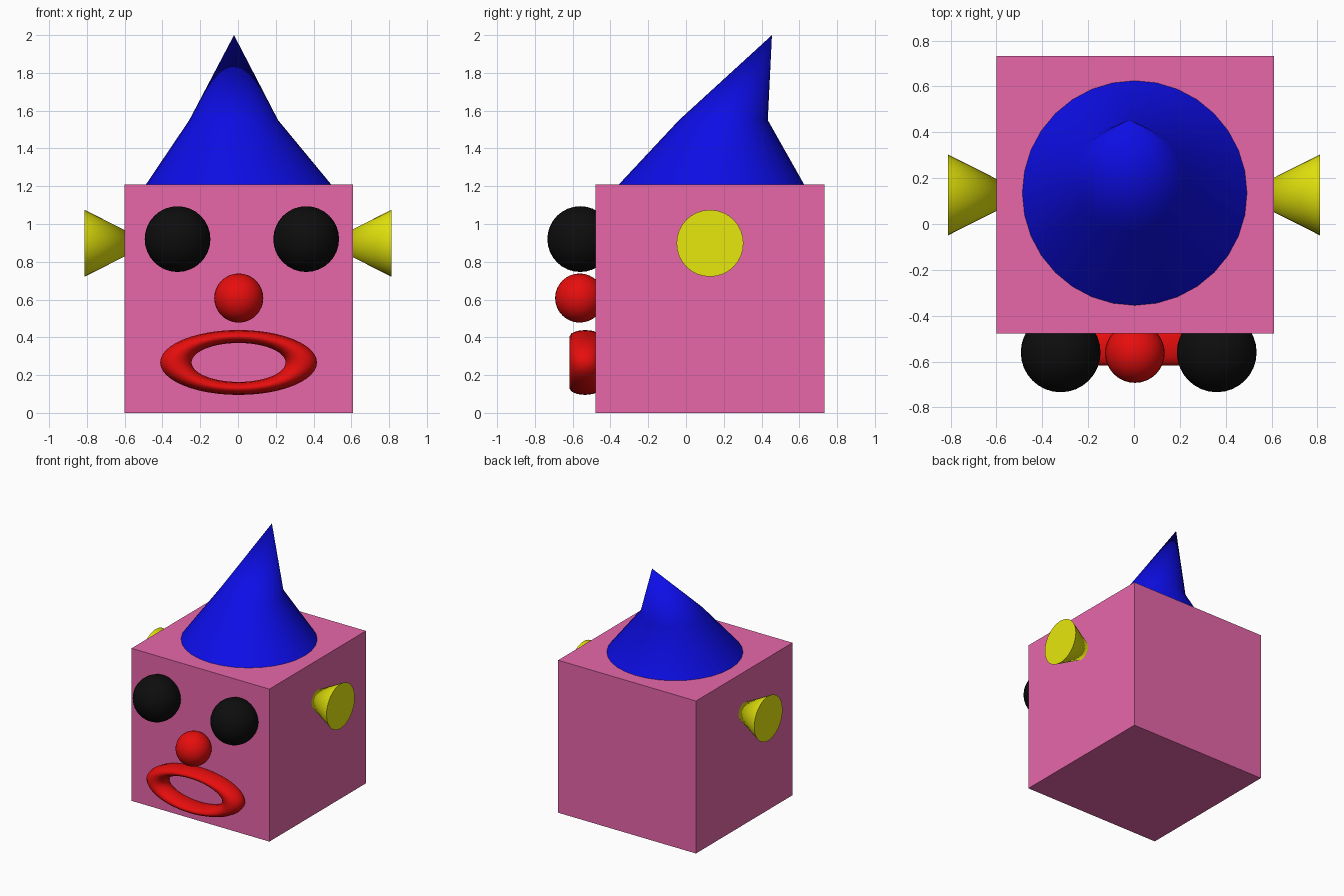
import bpy, bmesh, math

if "Cube" in bpy.data.objects:
    bpy.data.objects.remove(bpy.data.objects["Cube"])


def material(name, rgb):
    m = bpy.data.materials.new(name)
    m.diffuse_color = (*rgb, 1)
    m.use_nodes = True
    m.node_tree.nodes["Principled BSDF"].inputs["Base Color"].default_value = m.diffuse_color
    return m


pink = material("pink", (0.8, 0.135, 0.402))
blue = material("blue", (0.004, 0.004, 0.8))
red = material("red", (0.8, 0.004, 0.004))
yellow = material("yellow", (0.8, 0.8, 0.004))
black = material("black", (0.004, 0.004, 0.004))


def finish(name, mat, smooth=True):
    ob = bpy.context.object
    ob.name = name
    ob.data.materials.append(mat)
    if smooth:
        bpy.ops.object.shade_smooth_by_angle(angle=math.radians(40))
    return ob


def ball(name, loc, r, mat):
    bpy.ops.mesh.primitive_uv_sphere_add(segments=32, ring_count=16, radius=r, location=loc)
    finish(name, mat)


# Head
bpy.ops.mesh.primitive_cube_add(size=1.21, location=(0.005, 0.127, 0.605))
finish("head", pink, smooth=False)

# Eyes and nose
ball("left_eye", (-0.32, -0.56, 0.92), 0.174, black)
ball("right_eye", (0.361, -0.56, 0.92), 0.174, black)
ball("nose", (0.004, -0.563, 0.608), 0.13, red)

# Mouth: flattened ring standing on the face
bpy.ops.mesh.primitive_torus_add(major_segments=48, minor_segments=12,
                                 major_radius=0.332, minor_radius=0.083,
                                 location=(0.003, -0.534, 0.267),
                                 rotation=(math.pi / 2, 0, 0))
bpy.context.object.scale = (1, 0.414, 1)
finish("mouth", red)

# Ears: cones with the wide end outward and the tip buried in the head
for side, name in ((1, "right_ear"), (-1, "left_ear")):
    bpy.ops.mesh.primitive_cone_add(vertices=32, radius1=0.177, radius2=0, depth=0.35,
                                    location=(side * 0.637, 0.127, 0.898),
                                    rotation=(0, -side * math.pi / 2, 0))
    finish(name, yellow)

# Hat: cone bent backwards, two rings and a tip
bm = bmesh.new()
N = 32
rings = []
for cx, cy, z, r in ((0.003, 0.135, 1.21, 0.49), (-0.023, 0.198, 1.55, 0.235)):
    rings.append([bm.verts.new((cx + r * math.cos(2 * math.pi * i / N),
                                cy + r * math.sin(2 * math.pi * i / N), z))
                  for i in range(N)])
tip = bm.verts.new((-0.021, 0.455, 2.0))
low, high = rings
for i in range(N):
    j = (i + 1) % N
    bm.faces.new((low[i], low[j], high[j], high[i]))
    bm.faces.new((high[i], high[j], tip))
bm.faces.new(low[::-1])
mesh = bpy.data.meshes.new("hat")
bm.to_mesh(mesh)
bm.free()
hat = bpy.data.objects.new("hat", mesh)
bpy.context.collection.objects.link(hat)
bpy.ops.object.select_all(action='DESELECT')
hat.select_set(True)
bpy.context.view_layer.objects.active = hat
finish("hat", blue)
